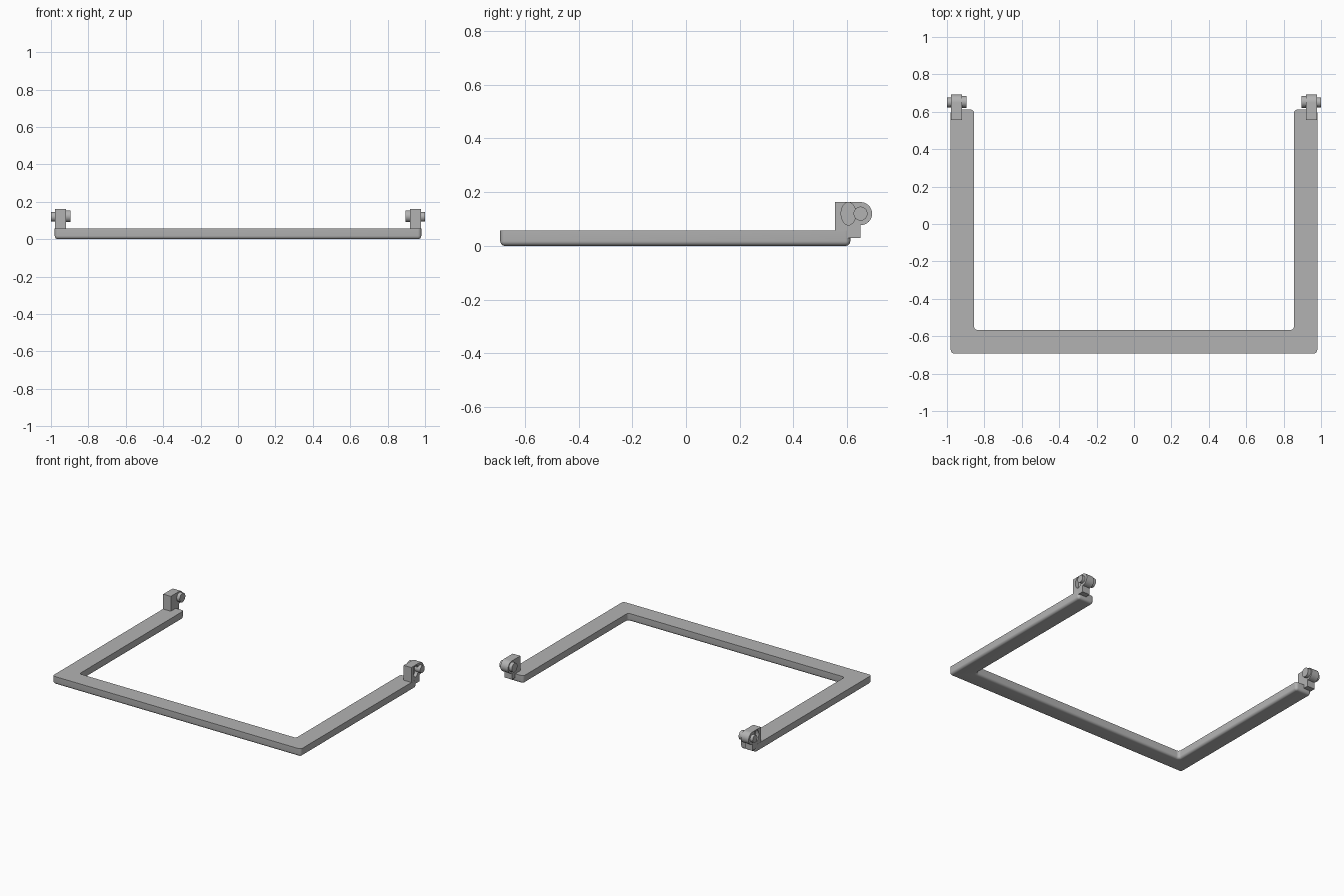
import bpy, bmesh, math
from mathutils import Matrix, Vector

cube = bpy.data.objects.get("Cube")
if cube:
    bpy.data.objects.remove(cube, do_unlink=True)

grey = bpy.data.materials.new("plain grey")
grey.use_nodes = True
colour = (0.45, 0.45, 0.45, 1)
grey.diffuse_color = colour
grey.node_tree.nodes["Principled BSDF"].inputs["Base Color"].default_value = colour


def finish(bm, name, smooth=True):
    bmesh.ops.recalc_face_normals(bm, faces=bm.faces)
    mesh = bpy.data.meshes.new(name)
    bm.to_mesh(mesh)
    bm.free()
    mesh.materials.append(grey)
    obj = bpy.data.objects.new(name, mesh)
    bpy.context.collection.objects.link(obj)
    if smooth:
        shade(obj)
    return obj


def shade(obj):
    bpy.ops.object.select_all(action="DESELECT")
    obj.select_set(True)
    bpy.context.view_layer.objects.active = obj
    bpy.ops.object.shade_smooth_by_angle(angle=math.radians(35))


def extrude(points, offset):
    bm = bmesh.new()
    face = bm.faces.new([bm.verts.new(p) for p in points])
    top = bmesh.ops.extrude_face_region(bm, geom=[face])["geom"]
    bmesh.ops.translate(bm, vec=offset,
                        verts=[v for v in top if isinstance(v, bmesh.types.BMVert)])
    return bm


def cylinder_x(name, x0, x1, y, z, radius, stretch=1.0, smooth=True):
    bm = bmesh.new()
    turn = (Matrix.Translation(((x0 + x1) / 2, y, z))
            @ Matrix.Diagonal((1, stretch, 1, 1))
            @ Matrix.Rotation(math.pi / 2, 4, "Y"))
    bmesh.ops.create_cone(bm, cap_ends=True, segments=40, radius1=radius,
                          radius2=radius, depth=abs(x1 - x0), matrix=turn)
    return finish(bm, name, smooth)


# U-shaped frame: rounded corners, sharp top rim, rounded underside
W, I, FRONT, BAR, END, H = 0.98, 0.855, -0.692, -0.567, 0.612, 0.057
outline = [(-W, FRONT), (W, FRONT), (W, END), (I, END),
           (I, BAR), (-I, BAR), (-I, END), (-W, END)]
bm = extrude([(x, y, 0) for x, y in outline], Vector((0, 0, H)))
bmesh.ops.recalc_face_normals(bm, faces=bm.faces)
uprights = [e for e in bm.edges if abs(e.verts[0].co.z - e.verts[1].co.z) > 0.01]
bmesh.ops.bevel(bm, geom=uprights, offset=0.019, segments=6, profile=0.5,
                affect="EDGES")
underside = [e for e in bm.edges if all(v.co.z < 0.001 for v in e.verts)]
bmesh.ops.bevel(bm, geom=underside, offset=0.018, segments=5, profile=0.5,
                affect="EDGES")
finish(bm, "frame")

# Hinges at the ends of both arms
Y, Z, R = 0.65, 0.12, 0.043
for side, label in ((1, "left"), (-1, "right")):
    # Upright block with a rounded knuckle at the back
    profile = [(0.555, 0.03), (Y, 0.03), (Y, Z - R)]
    for i in range(1, 24):
        a = -math.pi / 2 + math.pi * i / 24
        profile.append((Y + R * math.cos(a), Z + R * math.sin(a)))
    profile += [(Y, Z + R), (0.555, Z + R)]
    block = finish(extrude([(side * 0.919, y, z) for y, z in profile],
                           Vector((side * 0.06, 0, 0))), label + "_hinge_block", False)

    # Oval recess in the outer face
    cutter = cylinder_x(label + "_recess_cutter", side * 0.955, side * 1.02,
                        0.605, Z, 0.042, 0.65, False)
    cutter.hide_render = True
    cutter.hide_viewport = True
    cut = block.modifiers.new("recess", "BOOLEAN")
    cut.operation = "DIFFERENCE"
    cut.solver = "EXACT"
    cut.object = cutter
    shade(block)

    # Pin through the knuckle, with a wider inner end
    cylinder_x(label + "_hinge_pin", side * 0.93, side * 1.0, Y, Z, 0.026)
    cylinder_x(label + "_pin_head", side * 0.895, side * 0.93, Y + 0.003, Z + 0.003, 0.032)
